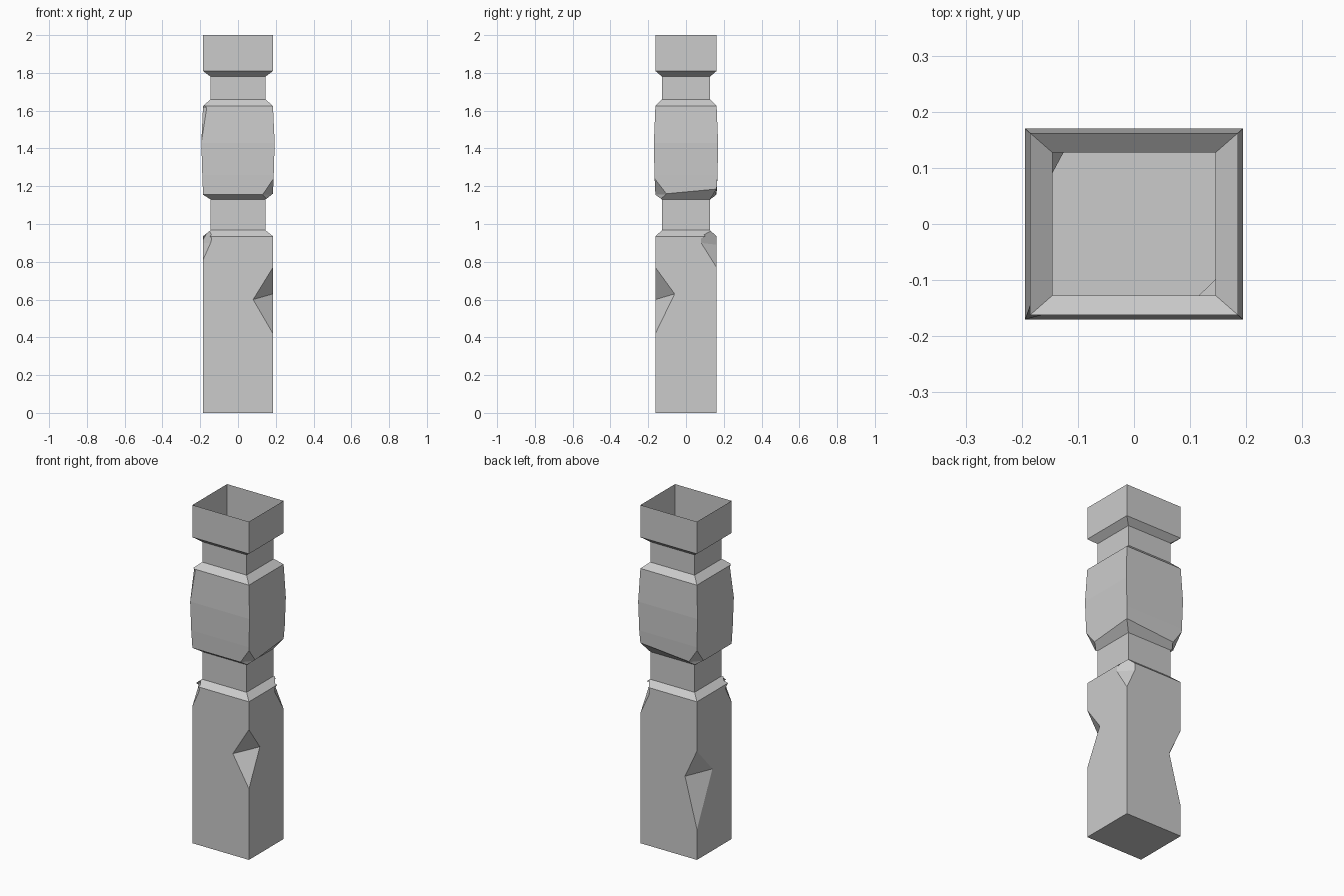
import bpy, bmesh
from mathutils import Vector

if "Cube" in bpy.data.objects:
    bpy.data.objects.remove(bpy.data.objects["Cube"])

W, D = 0.185, 0.162      # half width and depth of the full section
NW, ND = 0.145, 0.127    # half width and depth of the necks


def make_object(name, bm):
    bmesh.ops.recalc_face_normals(bm, faces=bm.faces)
    mesh = bpy.data.meshes.new(name)
    bm.to_mesh(mesh)
    bm.free()
    ob = bpy.data.objects.new(name, mesh)
    bpy.context.collection.objects.link(ob)
    return ob


# Post body: stacked rectangular sections (half width, half depth, height)
sections = [(W, D, 0), (W, D, .935), (NW, ND, .967), (NW, ND, 1.13),
            (W, D, 1.155), (.189, .167, 1.26), (.194, .170, 1.43),
            (W, D, 1.625), (NW, ND, 1.66), (NW, ND, 1.78),
            (W, D, 1.81), (W, D, 2)]
bm = bmesh.new()
rings = [[bm.verts.new((sx * w, sy * d, z))
          for sx, sy in ((-1, -1), (1, -1), (1, 1), (-1, 1))]
         for w, d, z in sections]
for low, high in zip(rings, rings[1:]):
    for i in range(4):
        j = (i + 1) % 4
        bm.faces.new((low[i], low[j], high[j], high[i]))
bm.faces.new(rings[0][::-1])
bm.faces.new(rings[-1])
rings[4][2].co.z = 1.185     # worn, tilted lower edge of the bulge
post = make_object("carved_post", bm)


def chip(top, bottom, p, q, outer):
    """Cut a two-facet notch: facets top-p-q and bottom-p-q, open towards outer."""
    top, bottom, p, q, outer = map(Vector, (top, bottom, p, q, outer))
    mid = (p + q) / 2
    bm = bmesh.new()
    for v in (top, bottom, p, q):
        bm.verts.new(mid + (v - mid) * 1.4)
    bm.verts.new(outer)
    hull = bmesh.ops.convex_hull(bm, input=bm.verts)
    loose = [v for v in hull["geom_interior"] if isinstance(v, bmesh.types.BMVert)]
    bmesh.ops.delete(bm, geom=loose, context='VERTS')
    cutter = make_object("chip_cutter", bm)
    cutter.hide_render = True
    mod = post.modifiers.new("chip", 'BOOLEAN')
    mod.operation, mod.solver, mod.object = 'DIFFERENCE', 'EXACT', cutter
    bpy.context.view_layer.objects.active = post
    bpy.ops.object.modifier_apply(modifier=mod.name)
    bpy.data.objects.remove(cutter)


# Deep notches on two opposite shaft corners
chip((W, -D, .77), (W, -D, .42), (.08, -D, .60), (W, -.06, .63), (.23, -.21, .61))
chip((-W, D, .643), (-W, D, .18), (-.107, D, .474), (-W, .017, .483), (-.23, .21, .47))

# Chipped shoulders on the other two shaft corners
chip((.15, .132, .967), (W, D, .77), (W, .08, .90), (.13, D, .89), (.25, .22, .93))
chip((-.15, -.132, .967), (-W, -D, .81), (-W, -.11, .90), (-.145, -D, .90), (-.24, -.22, .93))

# Chipped lower corners of the bulge
for s in (1, -1):
    chip((s * .188, s * -.166, 1.24), (s * .15, s * -.132, 1.128),
         (s * .13, s * -D, 1.155), (s * W, s * -.10, 1.155), (s * .24, s * -.22, 1.16))

# Sliver off the bulge's upper front-left corner
chip((-W, -D, 1.64), (-.194, -.170, 1.43), (-.165, -.163, 1.615),
     (-.186, -.145, 1.615), (-.22, -.20, 1.60))

# Open the top so the post is a hollow shell
bm = bmesh.new()
bm.from_mesh(post.data)
lid = [f for f in bm.faces if all(v.co.z > 1.99 for v in f.verts)]
bmesh.ops.delete(bm, geom=lid, context='FACES_ONLY')
bm.to_mesh(post.data)
bm.free()
